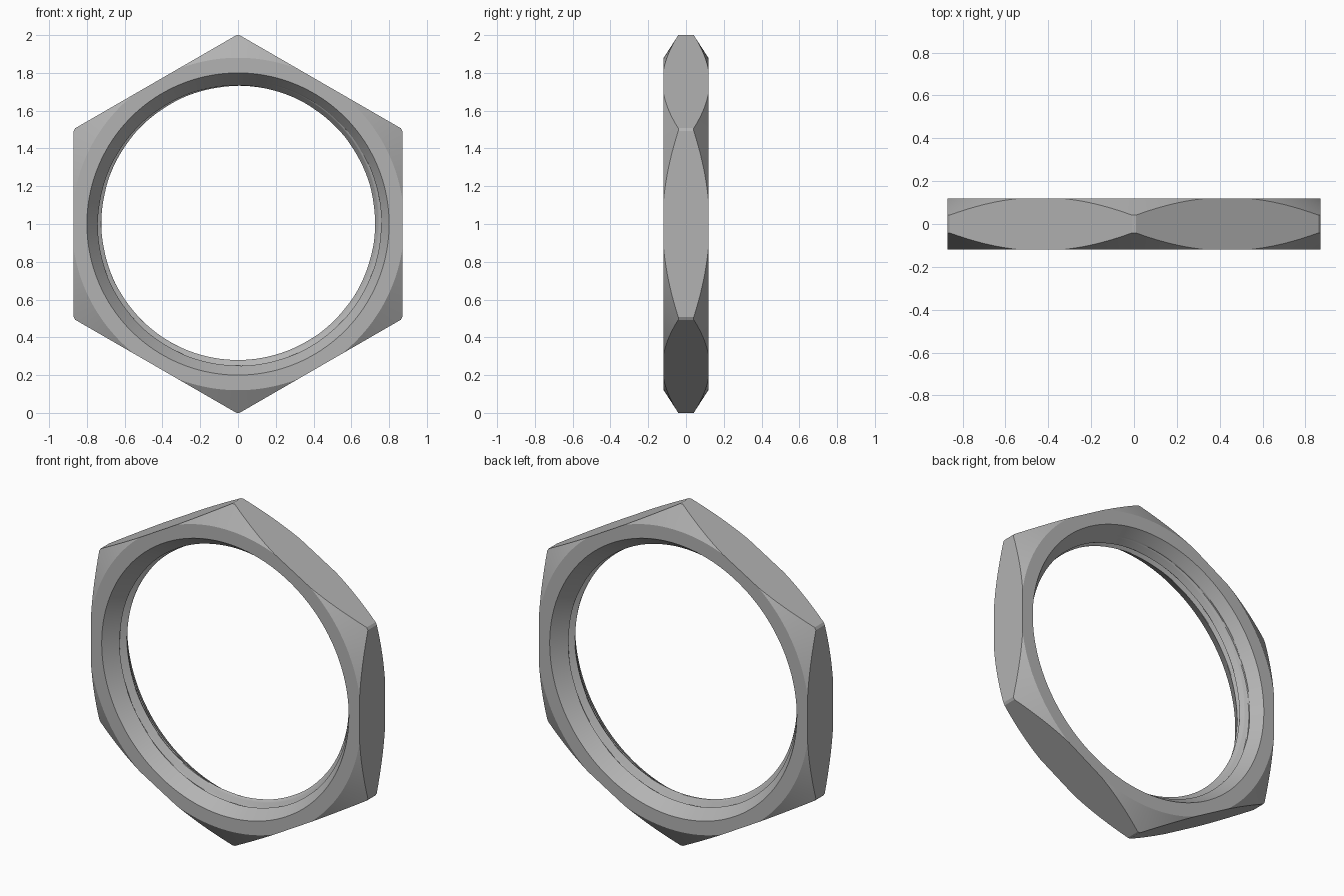
import bpy, bmesh, math

cube = bpy.data.objects.get("Cube")
if cube:
    bpy.data.objects.remove(cube, do_unlink=True)

HALF = 0.118      # half thickness
FLAT = 0.87       # centre to flat
CREST, ROOT = 0.72, 0.76
PITCH = 0.065
MOUTH, TAPER = 0.80, 0.70

steel = bpy.data.materials.new("steel_grey")
steel.use_nodes = True
colour = (0.45, 0.45, 0.45, 1)
steel.diffuse_color = colour
steel.node_tree.nodes["Principled BSDF"].inputs["Base Color"].default_value = colour


def lathe(name, depths, radius, sides, offset=0.0):
    """Closed solid around the y axis; radius(row, turn) gives its outline."""
    bm = bmesh.new()
    rings = []
    for row, y in enumerate(depths):
        ring = []
        for i in range(sides):
            turn = (i + offset) / sides
            a = turn * math.tau
            r = radius(row, turn)
            ring.append(bm.verts.new((r * math.sin(a), y, 1 + r * math.cos(a))))
        rings.append(ring)
    for lower, upper in zip(rings, rings[1:]):
        for i in range(sides):
            j = (i + 1) % sides
            bm.faces.new((lower[i], lower[j], upper[j], upper[i]))
    bm.faces.new(rings[0])
    bm.faces.new(rings[-1])
    bmesh.ops.recalc_face_normals(bm, faces=bm.faces)
    mesh = bpy.data.meshes.new(name)
    bm.to_mesh(mesh)
    bm.free()
    mesh.materials.append(steel)
    obj = bpy.data.objects.new(name, mesh)
    bpy.context.collection.objects.link(obj)
    return obj


def cut(target, tool, operation):
    bpy.context.view_layer.objects.active = target
    mod = target.modifiers.new(operation.lower(), 'BOOLEAN')
    mod.operation = operation
    mod.solver = 'EXACT'
    mod.object = tool
    bpy.ops.object.modifier_apply(modifier=mod.name)
    bpy.data.objects.remove(tool, do_unlink=True)


# Hexagonal blank with a corner at the top
corner = FLAT / math.cos(math.pi / 6)
nut = lathe("hex_nut", (-0.2, 0.2), lambda row, turn: corner, 6)

# Turned blank that bevels the corners on both faces
radii = (0.88, 1.0, 1.0, 0.88)
bevel = lathe("corner_bevel", (-HALF, -0.041, 0.041, HALF),
              lambda row, turn: radii[row], 192, 0.5)
cut(nut, bevel, 'INTERSECT')

# Threaded bore: right-hand helix with countersunk mouths
ROWS = 100
REACH = 0.15
bore_depths = [-REACH + 2 * REACH * k / ROWS for k in range(ROWS + 1)]


def bore_radius(row, turn):
    y = bore_depths[row]
    phase = (y + 0.035 - PITCH * turn) / PITCH
    from_crest = abs(phase - round(phase)) * PITCH
    thread = CREST + (from_crest - 0.005) * math.sqrt(3)
    thread = min(ROOT, max(CREST, thread))
    countersink = MOUTH - (HALF - abs(y)) * TAPER
    return max(thread, countersink)


bore = lathe("thread_cutter", bore_depths, bore_radius, 192, 0.25)
cut(nut, bore, 'DIFFERENCE')

# Smooth turned surfaces, crisp edges
bpy.ops.object.select_all(action='DESELECT')
nut.select_set(True)
bpy.context.view_layer.objects.active = nut
bpy.ops.object.shade_smooth_by_angle(angle=math.radians(22))
